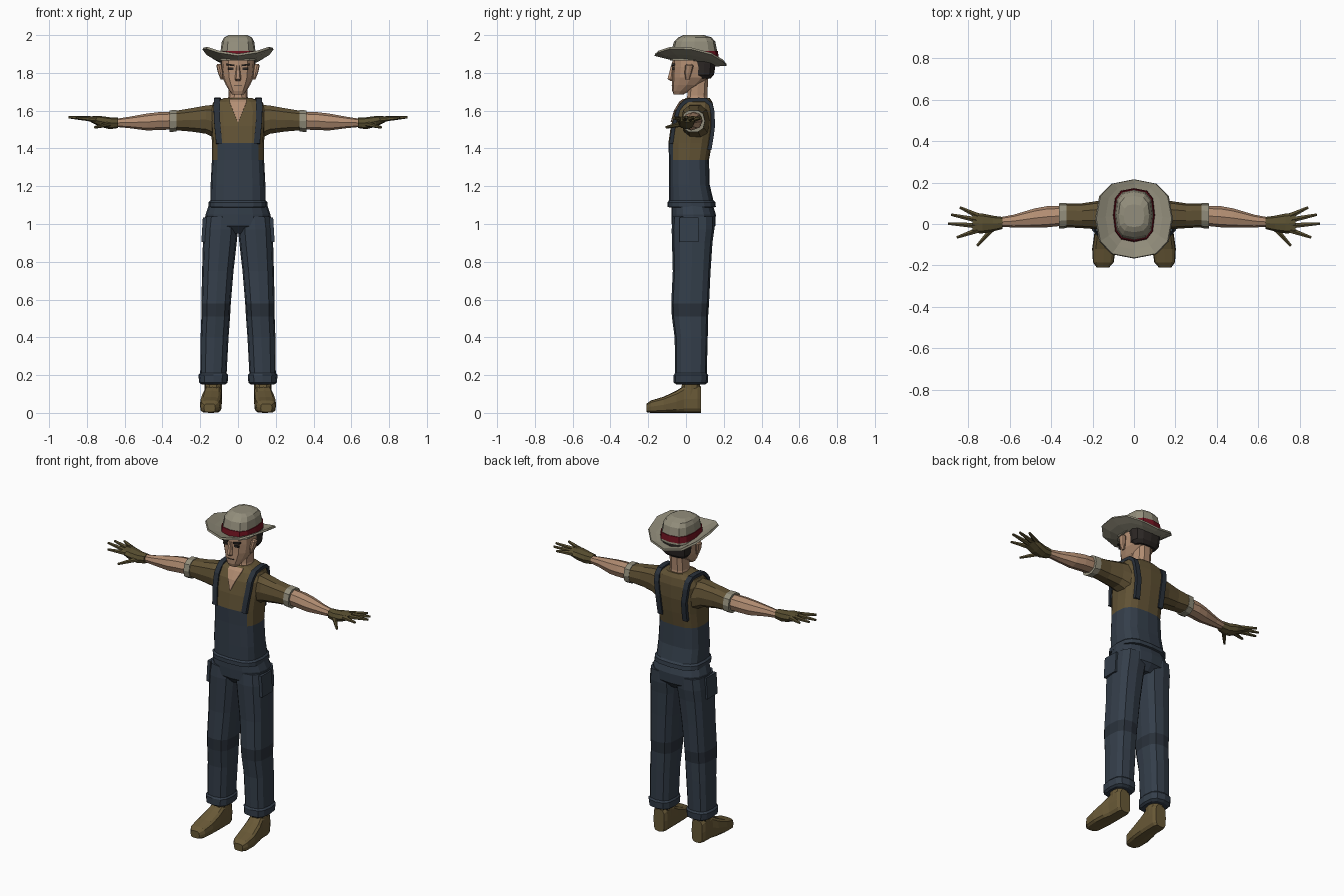
import bpy, bmesh
from math import sin, cos, pi, radians
from mathutils import Vector, Matrix
from mathutils.bvhtree import BVHTree

if "Cube" in bpy.data.objects:
    bpy.data.objects.remove(bpy.data.objects["Cube"])


def mat(name, *rgb):
    m = bpy.data.materials.new(name)
    m.diffuse_color = (*rgb, 1)
    m.use_nodes = True
    m.node_tree.nodes["Principled BSDF"].inputs["Base Color"].default_value = m.diffuse_color
    return m


DENIM = mat("denim", .034, .048, .068)
DENIM_DARK = mat("denim_dark", .022, .03, .042)
SHIRT = mat("shirt", .12, .085, .035)
LEATHER = mat("leather", .14, .10, .038)
GLOVE = mat("glove", .10, .078, .03)
SKIN = mat("skin", .45, .27, .17)
FELT = mat("felt", .29, .27, .20)
BAND = mat("band", .16, .006, .014)
HAIR = mat("hair", .025, .02, .018)


def finish(name, bm, mats, mirror=False, thick=0, pick=None):
    bmesh.ops.recalc_face_normals(bm, faces=bm.faces)
    if pick:
        for f in bm.faces:
            f.material_index = int(pick(f.calc_center_median()))
    me = bpy.data.meshes.new(name)
    bm.to_mesh(me)
    bm.free()
    for m in mats:
        me.materials.append(m)
    ob = bpy.data.objects.new(name, me)
    bpy.context.collection.objects.link(ob)
    if thick:
        mod = ob.modifiers.new("Thickness", 'SOLIDIFY')
        mod.thickness, mod.offset = thick, 0
    if mirror:
        ob.modifiers.new("Mirror", 'MIRROR').use_bisect_axis[0] = False
    return ob


def oval(a0, a1, b0, b1, n, k):
    """Rounded-square outline filling the given extents."""
    for i in range(n):
        c, s = cos(2 * pi * i / n), sin(2 * pi * i / n)
        sq = lambda v: (1 if v > 0 else -1) * abs(v) ** (2 / k)
        yield (a0 + a1) / 2 + sq(c) * (a1 - a0) / 2, (b0 + b1) / 2 + sq(s) * (b1 - b0) / 2


def loft(name, rings, *mats, axis='z', n=12, k=2.5, mirror=False, pick=None):
    """Skin of rings (position, min a, max a, min b, max b) along an axis."""
    place = {'z': lambda t, a, b: (a, b, t), 'x': lambda t, a, b: (t, a, b),
             'y': lambda t, a, b: (a, t, b)}[axis]
    bm = bmesh.new()
    loops = [[bm.verts.new(place(r[0], a, b)) for a, b in oval(*r[1:], n, k)] for r in rings]
    for lo, hi in zip(loops, loops[1:]):
        for i in range(n):
            j = (i + 1) % n
            bm.faces.new((lo[i], lo[j], hi[j], hi[i]))
    bm.faces.new(loops[0])
    bm.faces.new(loops[-1])
    return finish(name, bm, mats, mirror, pick=pick)


def sym(z, x, y0, y1):
    return (z, -x, x, y0, y1)


def box(name, loc, size, m, rot=0, mirror=True):
    bm = bmesh.new()
    M = Matrix.Translation(loc) @ Matrix.Rotation(rot, 4, 'Y') @ Matrix.Diagonal((*size, 1))
    bmesh.ops.create_cube(bm, size=1, matrix=M)
    finish(name, bm, [m], mirror)


# boots
loft("boot_foot", [(-.21, .12, .18, .004, .048), (-.185, .098, .198, 0, .066),
                   (-.12, .088, .202, 0, .085), (-.05, .085, .192, 0, .118),
                   (-.01, .085, .18, 0, .145), (.06, .085, .178, 0, .15),
                   (.08, .095, .168, 0, .14)], LEATHER, axis='y', k=3.8, mirror=True)
loft("boot_shaft", [(.08, .085, .178, -.03, .078), (.2, .085, .178, -.02, .075)],
     LEATHER, mirror=True, n=10)

# trousers
loft("trouser_leg", [(.15, .068, .192, -.05, .10), (.16, .055, .205, -.065, .115),
                     (.2, .052, .21, -.065, .118), (.21, .06, .2, -.058, .11),
                     (.4, .05, .198, -.06, .115), (.51, .042, .194, -.075, .117),
                     (.58, .038, .194, -.078, .122), (.75, .024, .19, -.07, .13),
                     (.9, .007, .186, -.074, .14), (.97, .0, .184, -.076, .15),
                     (1.04, .0, .175, -.07, .15)],
     DENIM, DENIM_DARK, k=2.8, mirror=True, pick=lambda c: .51 < c.z < .58)
loft("trouser_hips", [sym(.95, .06, -.04, .12), sym(.99, .165, -.075, .155),
                      sym(1.05, .172, -.078, .158), sym(1.12, .148, -.078, .135)], DENIM, n=16)
box("pocket", (.18, .015, .97), (.02, .1, .13), DENIM, -.06)

# torso: overalls below, shirt above
rings = [sym(1.085, .13, -.07, .13), sym(1.09, .156, -.098, .158), sym(1.115, .156, -.098, .155),
         sym(1.125, .146, -.09, .145), sym(1.21, .145, -.09, .125), sym(1.34, .138, -.09, .122),
         sym(1.43, .138, -.093, .138), sym(1.52, .143, -.08, .15), sym(1.6, .15, -.057, .15),
         sym(1.645, .13, -.03, .14), sym(1.668, .07, .0, .125)]
torso = loft("overalls_and_shirt", rings, DENIM, SHIRT, n=16, k=3,
             pick=lambda c: c.z > 1.33 and not (c.z < 1.43 and c.y < 0 and abs(c.x) < .1))
tree = BVHTree.FromPolygons([v.co for v in torso.data.vertices],
                            [p.vertices[:] for p in torso.data.polygons])

# shoulder straps laid over the torso surface
bm = bmesh.new()
prev = None
for i in range(23):
    t = i / 22
    ang = radians(-32 + 264 * t)
    d = Vector((0, -cos(ang), sin(ang)))
    x = .1 + .018 * sin(pi * min(1, t * 1.3)) - .015 * t
    hit = tree.ray_cast(Vector((x, .04, 1.5)), d)[0] + d * .006
    pair = [bm.verts.new(hit + Vector((s * .016, 0, 0))) for s in (-1, 1)]
    if prev:
        bm.faces.new((prev[0], prev[1], pair[1], pair[0]))
    prev = pair
finish("strap", bm, [DENIM_DARK], True, .02)

# open collar showing the chest
bm = bmesh.new()
rows = []
for z, w in ((1.66, .045), (1.645, .045), (1.6, .026), (1.54, .002)):
    rows.append([])
    for x in (-w, 0, w):
        hit = tree.ray_cast(Vector((x, -1, z)), Vector((0, 1, 0)))[0]
        rows[-1].append(bm.verts.new(hit - Vector((0, .004, 0))))
for a, b in zip(rows, rows[1:]):
    for i in (0, 1):
        bm.faces.new((a[i], a[i + 1], b[i + 1], b[i]))
finish("open_collar", bm, [SKIN], thick=.006)

# arms
loft("sleeve", [(.12, -.02, .125, 1.45, 1.635), (.17, -.026, .112, 1.475, 1.63),
                (.25, -.02, .1, 1.487, 1.615), (.34, -.015, .1, 1.495, 1.6)],
     SHIRT, axis='x', n=10, mirror=True)
loft("sleeve_cuff", [(.325, -.02, .102, 1.487, 1.606), (.362, -.022, .1, 1.485, 1.604)],
     FELT, axis='x', n=10, mirror=True)
loft("forearm", [(.34, -.008, .088, 1.5, 1.595), (.42, -.016, .086, 1.498, 1.592),
                 (.48, -.018, .075, 1.495, 1.585), (.58, -.017, .045, 1.508, 1.567),
                 (.66, -.012, .03, 1.515, 1.555)], SKIN, axis='x', n=8, k=2.2, mirror=True)
loft("glove_palm", [(.635, -.024, .034, 1.508, 1.563), (.68, -.036, .04, 1.502, 1.565),
                    (.73, -.045, .05, 1.515, 1.572), (.78, -.044, .055, 1.54, 1.57)],
     GLOVE, axis='x', n=8, mirror=True)
for name, p, q in (("little_finger", (.755, .04, 1.553), (.84, .08, 1.562)),
                   ("ring_finger", (.76, .02, 1.555), (.882, .045, 1.565)),
                   ("middle_finger", (.76, -.008, 1.555), (.897, .002, 1.566)),
                   ("index_finger", (.755, -.03, 1.553), (.855, -.065, 1.562)),
                   ("thumb", (.68, -.02, 1.53), (.757, -.105, 1.512))):
    p, q = Vector(p), Vector(q)
    bm = bmesh.new()
    M = Matrix.Translation((p + q) / 2) @ (q - p).to_track_quat('Z', 'Y').to_matrix().to_4x4()
    bmesh.ops.create_cone(bm, cap_ends=True, segments=6, radius1=.015, radius2=.007,
                          depth=(q - p).length, matrix=M)
    finish(name, bm, [GLOVE], True)

# head
loft("neck", [sym(1.62, .062, -.01, .125), sym(1.68, .05, .005, .115),
              sym(1.78, .052, .01, .12)], SKIN, n=10)
loft("head", [sym(1.685, .03, -.065, -.015), sym(1.705, .045, -.073, .02),
              sym(1.735, .064, -.075, .08), sym(1.775, .082, -.074, .125),
              sym(1.83, .088, -.074, .145), sym(1.92, .086, -.07, .145)], SKIN)
loft("hair", [sym(1.77, .07, .06, .13), sym(1.79, .088, .04, .148),
              sym(1.85, .093, .03, .158), sym(1.9, .093, .0, .158)], HAIR)
loft("nose", [sym(1.758, .012, -.085, -.06), sym(1.768, .017, -.1, -.06),
              sym(1.84, .008, -.08, -.06)], SKIN, n=6)
box("eye", (.038, -.068, 1.822), (.03, .012, .012), HAIR)
box("eyebrow", (.04, -.068, 1.842), (.042, .018, .009), HAIR, -.12)
box("mouth", (0, -.072, 1.735), (.042, .008, .004), HAIR, mirror=False)
loft("ear", [(1.765, .08, .092, -.002, .018), (1.8, .08, .106, -.008, .03),
             (1.838, .085, .115, -.004, .04), (1.848, .09, .11, .005, .03)],
     SKIN, n=8, mirror=True)

# hat
loft("hat_crown", [sym(1.865, .098, -.085, .17), sym(1.92, .092, -.076, .164),
                   sym(1.965, .086, -.064, .155), sym(1.988, .074, -.04, .135),
                   sym(2.0, .05, -.015, .095)], FELT, k=2.9)
loft("hat_band", [sym(1.88, .101, -.087, .173), sym(1.917, .097, -.081, .169)], BAND, k=2.9)
bm = bmesh.new()
loops = []
for f in (0, .55, 1):
    w = .085 + .1 * f
    pts = oval(-w, w, -.075 - .09 * f, .16 + .055 * f, 12, 2.5)
    loops.append([bm.verts.new((x, y, 1.87 - .14 * (y - .02) + .06 * (x / .185) ** 2 - .01 * (1 - f)))
                  for x, y in pts])
for a, b in zip(loops, loops[1:]):
    for i in range(12):
        bm.faces.new((a[i - 1], a[i], b[i], b[i - 1]))
finish("hat_brim", bm, [FELT], thick=.012)
